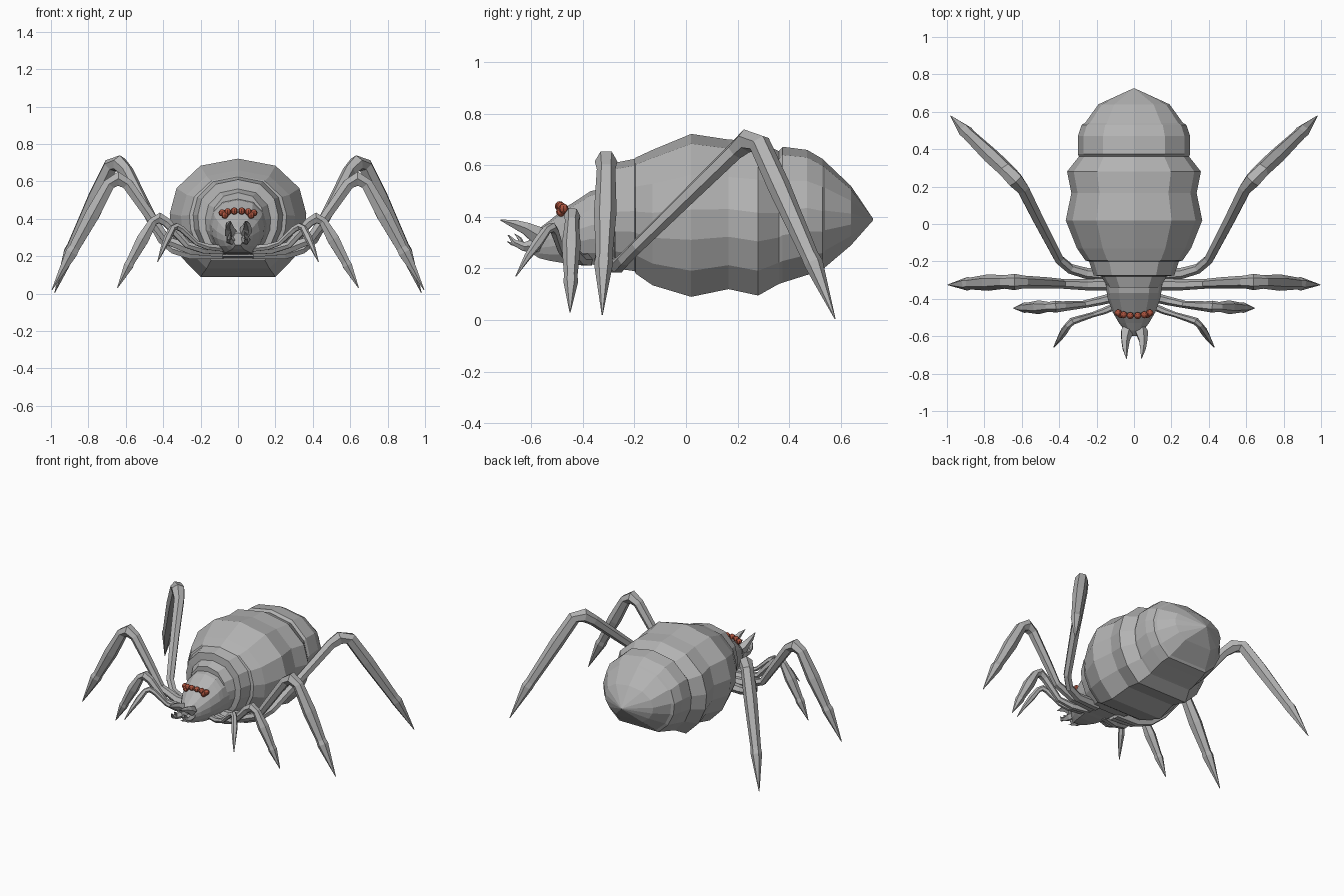
import bpy, bmesh, math
from mathutils import Vector


def material(name, rgb):
    m = bpy.data.materials.new(name)
    m.diffuse_color = (*rgb, 1)
    return m


GREY = material("shell grey", (0.45, 0.45, 0.45))
RED = material("eye red", (0.42, 0.09, 0.05))


def finish(bm, name, mat):
    bmesh.ops.recalc_face_normals(bm, faces=bm.faces)
    me = bpy.data.meshes.new(name)
    bm.to_mesh(me)
    bm.free()
    me.materials.append(mat)
    ob = bpy.data.objects.new(name, me)
    bpy.context.collection.objects.link(ob)
    return ob


def skin(bm, loops):
    # Bridge closed point loops in order and cap both ends
    rings = [[bm.verts.new(p) for p in loop] for loop in loops]
    n = len(rings[0])
    for a, b in zip(rings, rings[1:]):
        for i in range(n):
            j = (i + 1) % n
            bm.faces.new((a[i], a[j], b[j], b[i]))
    bm.faces.new(rings[0])
    bm.faces.new(rings[-1])


HALF = [(0, 1), (.55, .88), (.9, .5), (1, .07), (.97, -.3), (.82, -.68), (.55, -1)]
SECTION = HALF + [(-x, z) for x, z in reversed(HALF[1:])]


def loft(name, stations):
    # Each station: y, half width, bottom z, top z
    bm = bmesh.new()
    skin(bm, [[(w * x, y, (lo + hi) / 2 + (hi - lo) / 2 * z) for x, z in SECTION]
              for y, w, lo, hi in stations])
    return finish(bm, name, GREY)


def tube(bm, path, sides=6):
    # Each path point: x, y, z, radius
    pts = [Vector(p[:3]) for p in path]
    loops = []
    for i, p in enumerate(pts):
        t = (pts[min(i + 1, len(pts) - 1)] - pts[max(i - 1, 0)]).normalized()
        ref = Vector((0, 1, 0)) if abs(t.y) < 0.85 else Vector((1, 0, 0))
        if i == 0:
            u = (ref - t * ref.dot(t)).normalized()
        else:
            u = (u - t * u.dot(t)).normalized()
        v = t.cross(u)
        loops.append([p + path[i][3] * (math.cos(a) * u + math.sin(a) * v)
                      for a in (2 * math.pi * k / sides for k in range(sides))])
    skin(bm, loops)


def tube_pair(name, paths, sides=6):
    for side, s in (("right", 1), ("left", -1)):
        bm = bmesh.new()
        for path in paths:
            tube(bm, [(s * x, y, z, r) for x, y, z, r in path], sides)
        finish(bm, f"{name}_{side}", GREY)


# Banded abdomen
loft("abdomen", [
    (-.34, .14, .22, .54), (-.28, .175, .22, .56), (-.275, .215, .20, .61),
    (-.20, .24, .19, .625), (-.195, .26, .18, .63), (-.13, .305, .135, .66),
    (.02, .365, .09, .722), (.165, .335, .12, .70), (.28, .358, .095, .695),
    (.36, .295, .14, .655), (.375, .30, .145, .672), (.47, .30, .175, .66),
    (.53, .28, .19, .625), (.54, .262, .205, .615), (.64, .19, .29, .52),
    (.725, .004, .386, .394)])

# Head and thorax
loft("head", [
    (-.27, .16, .21, .52), (-.37, .145, .215, .50), (-.40, .14, .215, .48),
    (-.47, .115, .22, .435), (-.53, .08, .23, .385), (-.57, .05, .24, .355),
    (-.60, .025, .26, .325)])

# Row of eyes
bm = bmesh.new()
for x, y, z in [(.02, -.49, .442), (.055, -.485, .438), (.085, -.475, .432), (.07, -.485, .42)]:
    for s in (1, -1):
        r = bmesh.ops.create_uvsphere(bm, u_segments=8, v_segments=6, radius=.019)
        bmesh.ops.translate(bm, verts=r["verts"], vec=(s * x, y, z))
finish(bm, "eyes", RED)

# Jaws: upper fang, lower fang and small teeth
tube_pair("jaw", [
    [(.03, -.53, .32, .02), (.04, -.58, .33, .036), (.047, -.62, .355, .025),
     (.047, -.665, .372, .017), (.04, -.72, .388, .002)],
    [(.03, -.54, .29, .02), (.04, -.59, .288, .028), (.047, -.63, .285, .018),
     (.047, -.665, .30, .012), (.04, -.69, .33, .002)],
    [(.045, -.635, .29, .011), (.04, -.645, .315, .008), (.035, -.665, .335, .001)],
    [(.045, -.655, .295, .01), (.04, -.675, .295, .006), (.035, -.695, .305, .001)],
], 5)

# Four pairs of legs, front to rear
tube_pair("front_leg", [[
    (.06, -.42, .24, .02), (.16, -.465, .25, .018), (.22, -.485, .27, .014),
    (.30, -.51, .345, .018), (.33, -.52, .36, .02), (.35, -.54, .35, .018),
    (.375, -.575, .30, .021), (.40, -.615, .245, .014), (.43, -.66, .17, .002)]])
tube_pair("second_leg", [[
    (.06, -.38, .235, .028), (.18, -.41, .235, .024), (.27, -.43, .26, .02),
    (.38, -.44, .38, .027), (.42, -.442, .405, .032), (.455, -.443, .385, .026),
    (.51, -.445, .29, .037), (.575, -.447, .17, .026), (.585, -.447, .15, .029),
    (.645, -.45, .03, .002)]])
tube_pair("third_leg", [[
    (.08, -.32, .225, .035), (.25, -.325, .235, .03), (.38, -.32, .285, .026),
    (.46, -.315, .40, .03), (.59, -.31, .585, .034), (.64, -.31, .615, .044),
    (.69, -.31, .585, .036), (.78, -.313, .42, .044), (.875, -.318, .245, .032),
    (.89, -.32, .22, .037), (.995, -.325, .02, .002)]])
tube_pair("rear_leg", [[
    (.08, -.275, .215, .035), (.25, -.265, .21, .03), (.34, -.24, .235, .027),
    (.40, -.19, .285, .027), (.51, .02, .49, .032), (.595, .19, .655, .036),
    (.635, .235, .695, .046), (.68, .285, .685, .042), (.76, .36, .52, .044),
    (.885, .48, .25, .034), (.9, .495, .22, .037), (.98, .578, .005, .002)]])
